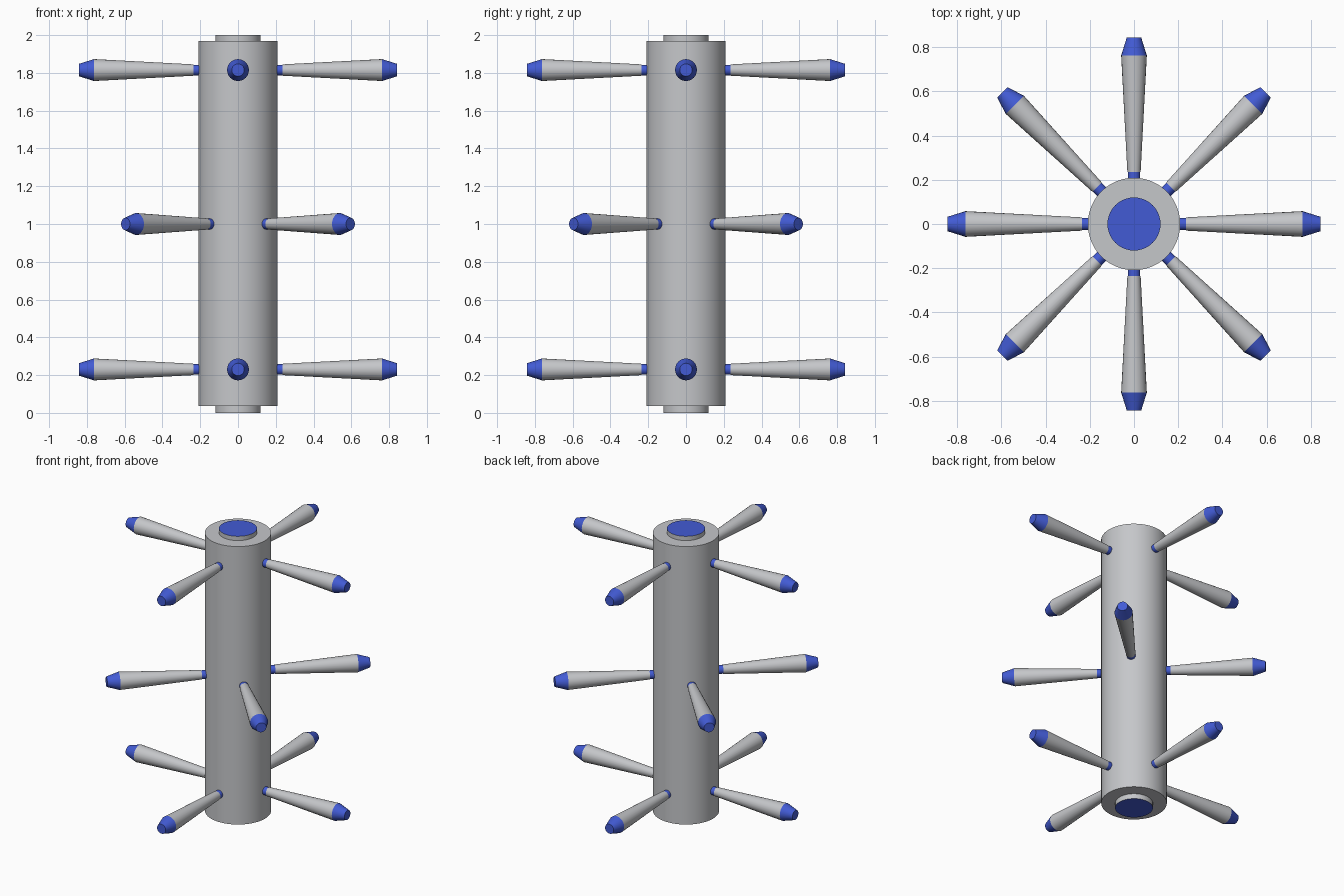
import bpy, bmesh, math
from mathutils import Matrix

if "Cube" in bpy.data.objects:
    bpy.data.objects.remove(bpy.data.objects["Cube"])


def material(name, rgb):
    m = bpy.data.materials.new(name)
    m.diffuse_color = (*rgb, 1.0)
    m.use_nodes = True
    m.node_tree.nodes["Principled BSDF"].inputs["Base Color"].default_value = m.diffuse_color
    return m


GREY = material("light grey", (0.56, 0.57, 0.59))
BLUE = material("royal blue", (0.055, 0.105, 0.66))


def lathe(name, profile, colours, sides, matrix=Matrix(), cap_colour=0):
    """Revolve (radius, z) rings about z; colours holds one index per band."""
    bm = bmesh.new()
    rings = [[bm.verts.new((r * math.cos(2 * math.pi * i / sides),
                            r * math.sin(2 * math.pi * i / sides), z))
              for i in range(sides)] for r, z in profile]
    for a, b, colour in zip(rings, rings[1:], colours):
        for i in range(sides):
            j = (i + 1) % sides
            bm.faces.new((a[i], a[j], b[j], b[i])).material_index = colour
    bm.faces.new(rings[0][::-1]).material_index = cap_colour
    bm.faces.new(rings[-1]).material_index = cap_colour
    mesh = bpy.data.meshes.new(name)
    bm.to_mesh(mesh)
    bm.free()
    mesh.materials.append(GREY)
    mesh.materials.append(BLUE)
    ob = bpy.data.objects.new(name, mesh)
    bpy.context.collection.objects.link(ob)
    ob.matrix_world = matrix
    bpy.ops.object.select_all(action='DESELECT')
    ob.select_set(True)
    bpy.context.view_layer.objects.active = ob
    bpy.ops.object.shade_smooth_by_angle(angle=math.radians(18))
    return ob


# Central post and its end hubs with blue end faces
lathe("post", [(0.209, 0.036), (0.209, 1.97)], [0], 48)
lathe("lower_hub", [(0.12, 0.0), (0.12, 0.06)], [0], 40, cap_colour=1)
lathe("upper_hub", [(0.12, 1.94), (0.12, 2.0)], [0], 40, cap_colour=1)

# Peg: blue neck, grey tapered handle, blue tip
PEG = [(0.028, 0.18), (0.028, 0.235), (0.03, 0.235), (0.058, 0.762), (0.033, 0.842)]
PEG_COLOURS = [1, 0, 0, 1]

# Three tiers of four pegs, the middle tier turned by 45 degrees
for tier, z, turn in (("lower", 0.23, 0), ("middle", 1.0, 45), ("upper", 1.815, 0)):
    for k in range(4):
        m = (Matrix.Translation((0, 0, z))
             @ Matrix.Rotation(math.radians(turn + 90 * k), 4, 'Z')
             @ Matrix.Rotation(math.pi / 2, 4, 'Y'))
        lathe(f"{tier}_peg_{k + 1}", PEG, PEG_COLOURS, 24, m, cap_colour=1)
